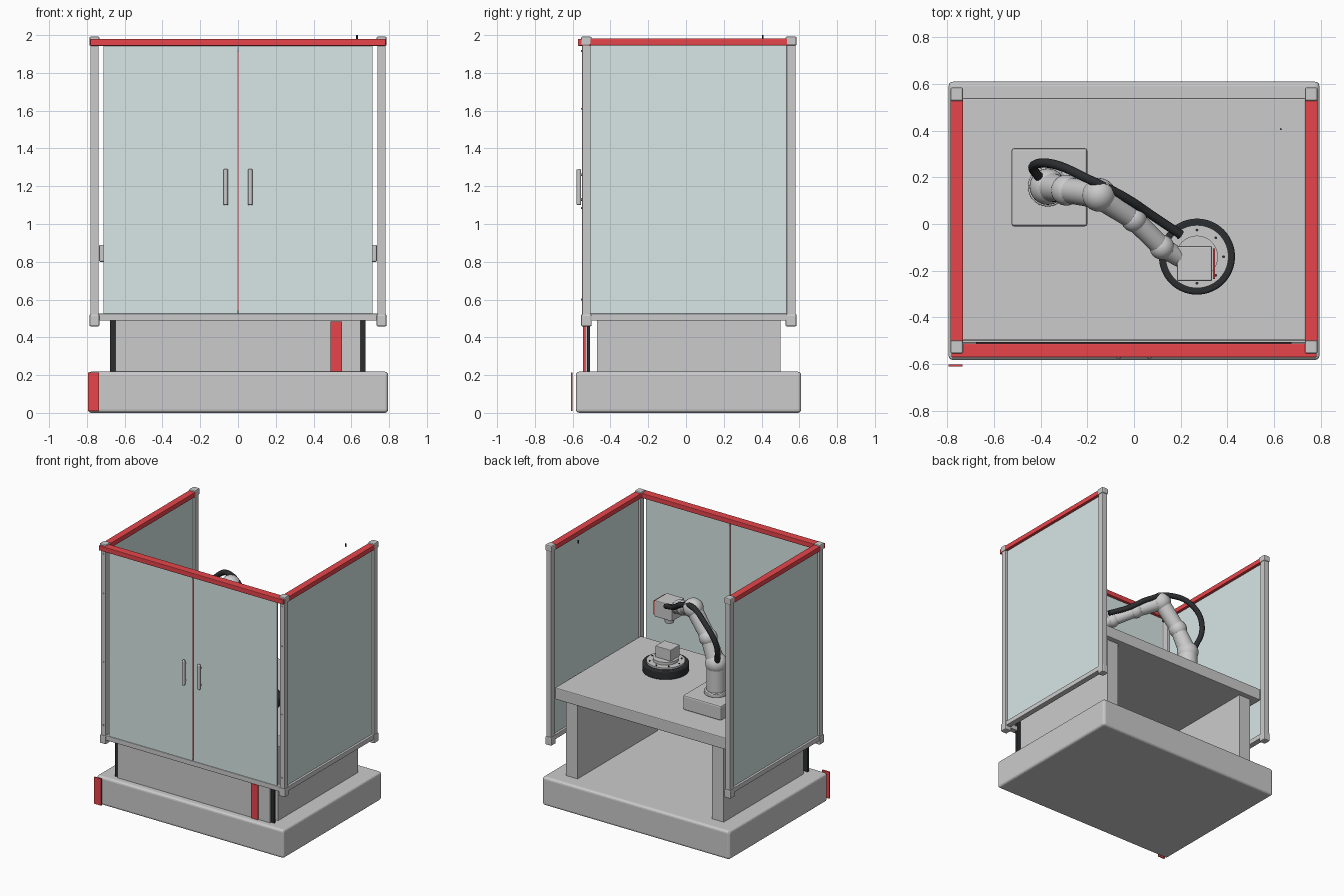
import bpy, math
from mathutils import Vector

if "Cube" in bpy.data.objects:
    bpy.data.objects.remove(bpy.data.objects["Cube"])


def mat(name, rgb):
    m = bpy.data.materials.new(name)
    m.diffuse_color = (*rgb, 1)
    m.use_nodes = True
    m.node_tree.nodes["Principled BSDF"].inputs["Base Color"].default_value = m.diffuse_color
    return m


RED = mat("red", (0.8, 0.06, 0.07))
BLACK = mat("black", (0.025, 0.027, 0.03))
GLASS = mat("glass", (0.68, 0.8, 0.79))


def finish(o, name, m=None, bevel=0, smooth=False, seg=2):
    o.name = name
    if m:
        o.data.materials.append(m)
    if bevel:
        b = o.modifiers.new("bevel", 'BEVEL')
        b.width, b.segments = bevel, seg
        b.limit_method = 'ANGLE'
    if smooth:
        bpy.ops.object.shade_smooth_by_angle()
    return o


def box(name, x, y, z, m=None, bevel=0.0, seg=2):
    """Box from (min, max) ranges."""
    bpy.ops.mesh.primitive_cube_add(size=1, location=[sum(r) / 2 for r in (x, y, z)])
    o = bpy.context.object
    o.scale = [r[1] - r[0] for r in (x, y, z)]
    bpy.ops.object.transform_apply(location=False, rotation=False, scale=True)
    return finish(o, name, m, bevel, False, seg)


def rod(name, a, b, r1, r2=None, m=None, n=32, bevel=0):
    """Cylinder or cone between two points."""
    a, b = Vector(a), Vector(b)
    d = b - a
    bpy.ops.mesh.primitive_cone_add(vertices=n, radius1=r1, radius2=r1 if r2 is None else r2,
                                    depth=d.length, location=(a + b) / 2,
                                    rotation=d.to_track_quat('Z', 'Y').to_euler())
    return finish(bpy.context.object, name, m, bevel, True)


def ball(name, p, r):
    bpy.ops.mesh.primitive_uv_sphere_add(segments=32, ring_count=16, radius=r, location=p)
    return finish(bpy.context.object, name, smooth=True)


def mirrored(r, s):
    return tuple(sorted((r[0] * s, r[1] * s)))


# Base slab, table top and slab legs
box("base", (-0.795, 0.795), (-0.583, 0.61), (0, 0.218), bevel=0.018, seg=3)
box("base_stripe", (-0.795, -0.735), (-0.61, -0.602), (0.01, 0.215), RED)
box("table_top", (-0.735, 0.735), (-0.5, 0.54), (0.8, 0.89), bevel=0.006)
for s, side in ((-1, "left"), (1, "right")):
    box(side + "_leg", mirrored((0.57, 0.67), s), (-0.47, 0.5), (0.215, 0.802))

# Lower front panel with black seal and red stripe
box("panel_seal", (-0.678, 0.675), (-0.525, -0.507), (0.22, 0.79), BLACK)
box("front_panel", (-0.648, 0.648), (-0.536, -0.524), (0.22, 0.79))
box("panel_stripe", (0.49, 0.55), (-0.545, -0.535), (0.22, 0.485), RED)

# Enclosure posts with end caps, rails and side glass
for s, side in ((-1, "left"), (1, "right")):
    px = mirrored((0.738, 0.782), s)
    cx = mirrored((0.733, 0.787), s)
    for end, y in (("front", (-0.55, -0.505)), ("back", (0.533, 0.58))):
        box(f"{side}_{end}_post", px, y, (0.47, 1.985), bevel=0.004)
        cy = (y[0] - 0.006, y[1] + 0.006)
        box(f"{side}_{end}_top_cap", cx, cy, (1.945, 1.992), bevel=0.008)
        box(f"{side}_{end}_bottom_cap", cx, cy, (0.458, 0.522), bevel=0.008)
    box(side + "_top_rail", cx, (-0.51, 0.538), (1.945, 1.982), RED, 0.004)
    box(side + "_bottom_rail", px, (-0.51, 0.538), (0.488, 0.525), bevel=0.004)
    box(side + "_glass", mirrored((0.755, 0.765), s), (-0.506, 0.534), (0.52, 1.95), GLASS)
    # Door leaf, handle and hinge pins
    box(side + "_door", mirrored((0.003, 0.713), s), (-0.545, -0.533), (0.525, 1.95), GLASS)
    hx = 0.065 * s
    rod(side + "_handle", (hx, -0.567, 1.1), (hx, -0.567, 1.29), 0.012, n=20, bevel=0.004)
    for z in (1.13, 1.26):
        rod(side + "_handle_mount", (hx, -0.565, z), (hx, -0.54, z), 0.007, n=12)
    for z in (0.6, 1.085, 1.61, 1.915):
        rod(side + "_hinge_pin", (0.757 * s, -0.556, z), (0.757 * s, -0.545, z), 0.005, n=12)
box("front_top_rail", (-0.783, 0.783), (-0.572, -0.512), (1.943, 1.98), RED, 0.004)
box("front_bottom_rail", (-0.78, 0.78), (-0.55, -0.507), (0.488, 0.525), bevel=0.004)
box("door_seam", (-0.003, 0.003), (-0.548, -0.532), (0.54, 1.915), RED)
rod("small_pin", (0.63, 0.407, 1.975), (0.63, 0.407, 2.0), 0.004, m=BLACK, n=8)

# Robot plinth and arm: ball joints joined by tapered links
box("arm_plinth", (-0.525, -0.2), (-0.01, 0.325), (0.888, 1.0), bevel=0.01)
joints = [((-0.37, 0.16, 1.23), 0.078), ((-0.29, 0.145, 1.4), 0.066),
          ((-0.15, 0.125, 1.58), 0.072), ((0.0, 0.02, 1.5), 0.055),
          ((0.12, -0.1, 1.43), 0.053)]
rod("arm_foot", (-0.37, 0.16, 1.0), (-0.37, 0.16, 1.03), 0.085, bevel=0.005)
rod("arm_column", (-0.37, 0.16, 1.02), joints[0][0], 0.07)
for i, (p, r) in enumerate(joints):
    ball(f"arm_joint_{i + 1}", p, r)
    if i + 1 < len(joints):
        q, r2 = joints[i + 1]
        rod(f"arm_link_{i + 1}", p, q, r * 0.82, r2 * 0.82)
rod("wrist_link", joints[-1][0], (0.22, -0.16, 1.37), 0.043, 0.038)

# Tool head with nozzle
box("tool_head", (0.185, 0.335), (-0.245, -0.095), (1.3, 1.425), bevel=0.006)
box("tool_plate", (0.338, 0.348), (-0.235, -0.105), (1.31, 1.415), RED)
rod("tool_nozzle", (0.26, -0.17, 1.25), (0.26, -0.17, 1.305), 0.032, 0.04)

# Cable hose along the arm
cu = bpy.data.curves.new("hose", 'CURVE')
cu.dimensions, cu.bevel_depth, cu.bevel_resolution = '3D', 0.02, 3
cu.use_fill_caps = True
pts = [(-0.4, 0.19, 1.24), (-0.43, 0.25, 1.42), (-0.34, 0.255, 1.56), (-0.19, 0.19, 1.62),
       (-0.04, 0.115, 1.57), (0.08, 0.035, 1.49), (0.2, -0.045, 1.435)]
sp = cu.splines.new('BEZIER')
sp.bezier_points.add(len(pts) - 1)
for bp, p in zip(sp.bezier_points, pts):
    bp.co = p
    bp.handle_left_type = bp.handle_right_type = 'AUTO'
sp.resolution_u = 10
hose = bpy.data.objects.new("hose", cu)
bpy.context.collection.objects.link(hose)
cu.materials.append(BLACK)

# Turntable: black tyre, disc with bolts, workpiece
tx, ty = 0.27, -0.14
rod("turntable_ring", (tx, ty, 0.888), (tx, ty, 0.955), 0.163, m=BLACK, n=64, bevel=0.008)
rod("turntable_disc", (tx, ty, 0.95), (tx, ty, 0.968), 0.135, n=64)
rod("turntable_hub", (tx, ty, 0.96), (tx, ty, 0.99), 0.09, n=48)
for i in range(8):
    a = math.tau * i / 8
    x, y = tx + 0.114 * math.cos(a), ty + 0.114 * math.sin(a)
    rod("turntable_bolt", (x, y, 0.965), (x, y, 0.973), 0.006, m=BLACK, n=10)
box("workpiece", (0.2, 0.33), (-0.21, -0.1), (0.988, 1.075), bevel=0.004)
